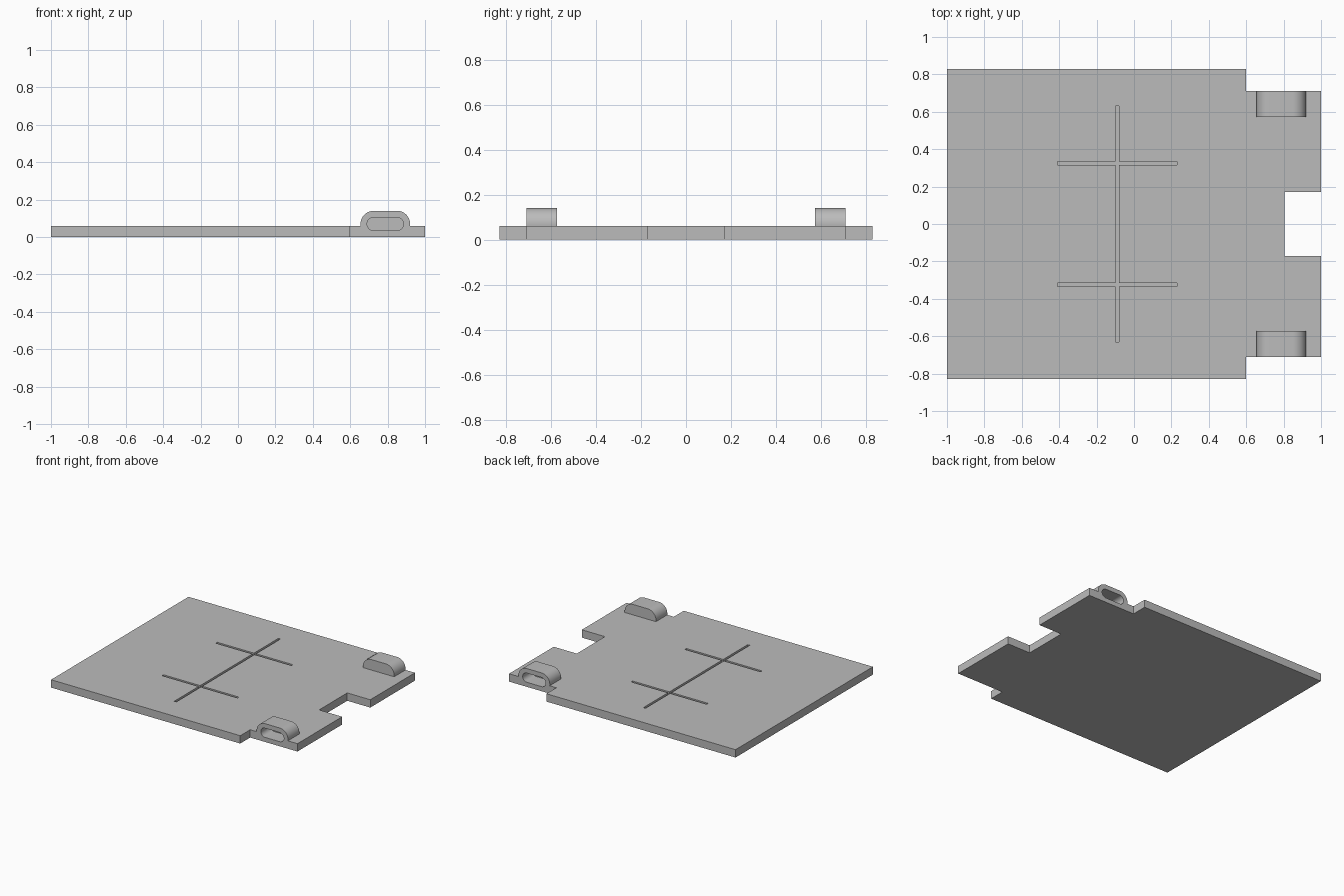
import bpy, bmesh, math

cube = bpy.data.objects.get("Cube")
if cube:
    bpy.data.objects.remove(cube, do_unlink=True)

THICK = 0.06          # plate thickness
SIDE = 0.71           # outer face of the lugs
EYE_X, EYE_Z = (0.725, 0.85), 0.07   # centres of the slot ends

grey = bpy.data.materials.new("plain grey")
grey.use_nodes = True
grey.diffuse_color = (0.5, 0.5, 0.5, 1)
grey.node_tree.nodes["Principled BSDF"].inputs["Base Color"].default_value = (0.5, 0.5, 0.5, 1)


def prism(name, points, offset):
    """Extrude a closed outline of 3D points along offset."""
    bm = bmesh.new()
    face = bm.faces.new([bm.verts.new(p) for p in points])
    new = bmesh.ops.extrude_face_region(bm, geom=[face])["geom"]
    bmesh.ops.translate(bm, vec=offset,
                        verts=[v for v in new if isinstance(v, bmesh.types.BMVert)])
    bmesh.ops.recalc_face_normals(bm, faces=bm.faces)
    mesh = bpy.data.meshes.new(name)
    bm.to_mesh(mesh)
    bm.free()
    mesh.materials.append(grey)
    obj = bpy.data.objects.new(name, mesh)
    bpy.context.collection.objects.link(obj)
    return obj


def activate(obj):
    bpy.ops.object.select_all(action="DESELECT")
    obj.select_set(True)
    bpy.context.view_layer.objects.active = obj


def cut(obj, cutter):
    cutter.hide_render = True
    mod = obj.modifiers.new("cut", "BOOLEAN")
    mod.operation, mod.solver, mod.object = "DIFFERENCE", "EXACT", cutter
    activate(obj)
    bpy.ops.object.modifier_apply(modifier=mod.name)


def groove(name, x, y, half_x, half_y):
    corners = [(-1, -1), (1, -1), (1, 1), (-1, 1)]
    return prism(name, [(x + a * half_x, y + b * half_y, THICK - 0.015) for a, b in corners],
                 (0, 0, 0.05))


def arc(cx, radius, start, end, y, steps=16):
    return [(cx + radius * math.cos(t), y, EYE_Z + radius * math.sin(t))
            for t in (start + (end - start) * i / steps for i in range(steps + 1))]


# Plate outline with stepped corners and an end notch
half = [(1, 0.17), (1, SIDE), (0.6, SIDE), (0.6, 0.83), (-1, 0.83)]
outline = [(0.805, 0.17)] + half
outline += [(x, -y) for x, y in reversed(outline)]
plate = prism("base_plate", [(x, y, 0) for x, y in outline], (0, 0, THICK))

# Shallow alignment grooves in the top
cutters = [groove("long_groove", -0.09, 0, 0.009, 0.63)]
cutters += [groove("cross_groove", -0.09, y, 0.32, 0.009) for y in (-0.325, 0.325)]
for c in cutters:
    cut(plate, c)

# Rounded lugs, each with a blind slot opening outward
dip = math.asin((EYE_Z - THICK) / 0.07)
for side, label in ((-1, "front"), (1, "back")):
    y = side * SIDE
    profile = (arc(EYE_X[1], 0.07, -dip, math.pi / 2, y)
               + arc(EYE_X[0], 0.07, math.pi / 2, math.pi + dip, y))
    lug = prism(label + "_lug", profile, (0, -side * 0.137, 0))
    mouth = y + side * 0.03
    slot = prism(label + "_slot",
                 arc(EYE_X[1], 0.035, -math.pi / 2, math.pi / 2, mouth)
                 + arc(EYE_X[0], 0.035, math.pi / 2, 3 * math.pi / 2, mouth),
                 (0, -side * 0.145, 0))
    cut(lug, slot)
    cut(plate, slot)
    cutters.append(slot)
    activate(lug)
    bpy.ops.object.shade_smooth_by_angle(angle=math.radians(30))

activate(plate)
bpy.ops.object.shade_smooth_by_angle(angle=math.radians(30))

for c in cutters:
    bpy.data.objects.remove(c, do_unlink=True)
